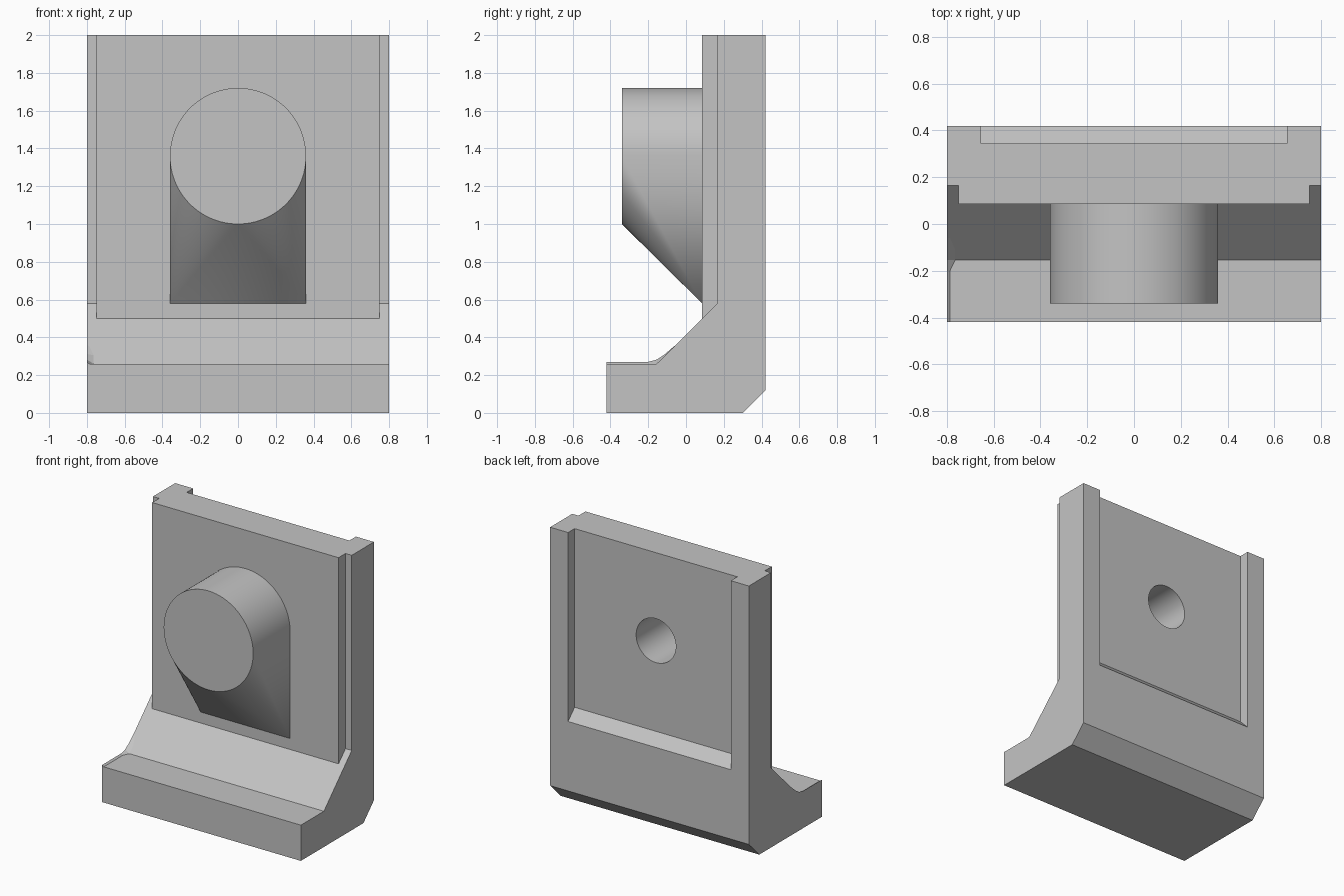
import bpy, bmesh, math

cube = bpy.data.objects.get("Cube")
if cube:
    bpy.data.objects.remove(cube)

grey = bpy.data.materials.new("plain grey")
grey.use_nodes = True
colour = (0.55, 0.55, 0.55, 1)
grey.diffuse_color = colour
grey.node_tree.nodes["Principled BSDF"].inputs["Base Color"].default_value = colour


def make_object(name, bm):
    bmesh.ops.recalc_face_normals(bm, faces=bm.faces)
    mesh = bpy.data.meshes.new(name)
    bm.to_mesh(mesh)
    bm.free()
    mesh.materials.append(grey)
    obj = bpy.data.objects.new(name, mesh)
    bpy.context.collection.objects.link(obj)
    return obj


def prism(name, profile, x0, x1):
    """Extrude a (y, z) profile from x0 to x1."""
    bm = bmesh.new()
    face = bm.faces.new([bm.verts.new((x0, y, z)) for y, z in profile])
    new = bmesh.ops.extrude_face_region(bm, geom=[face])["geom"]
    moved = [v for v in new if isinstance(v, bmesh.types.BMVert)]
    bmesh.ops.translate(bm, verts=moved, vec=(x1 - x0, 0, 0))
    return make_object(name, bm)


def select_only(obj):
    bpy.ops.object.select_all(action="DESELECT")
    obj.select_set(True)
    bpy.context.view_layer.objects.active = obj


def combine(target, tool, operation):
    """Apply a boolean and discard the tool."""
    select_only(target)
    mod = target.modifiers.new("boolean", "BOOLEAN")
    mod.operation, mod.solver, mod.object = operation, "EXACT", tool
    bpy.ops.object.modifier_apply(modifier=mod.name)
    bpy.data.objects.remove(tool)


# L-shaped bracket with chamfered heel and sloped inner corner
bracket = prism("bracket", [(-0.42, 0), (0.30, 0), (0.42, 0.12), (0.42, 2), (0.085, 2),
                            (0.085, 0.50), (-0.155, 0.26), (-0.42, 0.26)], -0.8, 0.8)

# Stepped edges either side of the front plate
for side in (-1, 1):
    step = prism("edge_step_cutter", [(0.165, 0.58), (0.165, 2.1), (0, 2.1), (0, 0.5),
                                      (0.085, 0.5)], side * 0.75, side * 0.9)
    combine(bracket, step, "DIFFERENCE")

# Back recess with a sloped ledge
recess = prism("recess_cutter", [(0.345, 0.70), (0.345, 2.1), (0.5, 2.1), (0.5, 0.545)],
               -0.655, 0.655)
combine(bracket, recess, "DIFFERENCE")

# Boss: round front face, arched back, and a tapering underside
RADIUS, CENTRE, FRONT, WALL, INSIDE, FOOT = 0.36, 1.36, -0.34, 0.085, 0.2, 0.58
QUARTER = 24
bm = bmesh.new()


def arc(y, start, count):
    points = []
    for i in range(start, start + count):
        a = i * math.pi / 2 / QUARTER
        points.append(bm.verts.new((RADIUS * math.cos(a), y, CENTRE + RADIUS * math.sin(a))))
    return points


circle = arc(FRONT, 0, 4 * QUARTER)
bm.faces.new(circle)
rings = []
for y in (WALL, INSIDE):
    feet = [bm.verts.new((x, y, FOOT)) for x in (-RADIUS, RADIUS)]
    rings.append(arc(y, 0, 2 * QUARTER + 1) + feet)
wall, inside = rings
half = 2 * QUARTER
for i in range(half):
    bm.faces.new((circle[i], circle[i + 1], wall[i + 1], wall[i]))
left_foot, right_foot = wall[half + 1], wall[half + 2]
bm.faces.new((circle[half], wall[half], left_foot))
bm.faces.new((circle[0], wall[0], right_foot))
bm.faces.new((circle[3 * QUARTER], left_foot, right_foot))
for i in range(QUARTER):
    a, b = half + i, 3 * QUARTER + i
    bm.faces.new((circle[a], circle[a + 1], left_foot))
    bm.faces.new((circle[b], circle[(b + 1) % len(circle)], right_foot))
for i in range(len(wall)):
    j = (i + 1) % len(wall)
    bm.faces.new((wall[i], wall[j], inside[j], inside[i]))
bm.faces.new(inside)
combine(bracket, make_object("boss", bm), "UNION")

# Blind round hole from the back into the boss
bm = bmesh.new()
bmesh.ops.create_cone(bm, cap_ends=True, segments=64, radius1=0.16, radius2=0.16, depth=0.7)
hole = make_object("hole_cutter", bm)
hole.data.transform(hole.matrix_world.Rotation(math.pi / 2, 4, "X"))
hole.data.transform(hole.matrix_world.Translation((0, 0.15, CENTRE)))
combine(bracket, hole, "DIFFERENCE")

# Thin raised lip on the right end of the foot, easing into the slope
bm = bmesh.new()
sections = []
for y, top, low, inner in [(-0.42, 0.27, 0.26, -0.787), (-0.20, 0.27, 0.26, -0.787),
                           (-0.155, 0.282, 0.26, -0.765), (-0.11, 0.312, 0.305, -0.765),
                           (-0.06, 0.356, 0.355, -0.787)]:
    sections.append([bm.verts.new(p) for p in ((-0.8, y, low), (-0.8, y, top), (inner, y, low))])
for s, t in zip(sections, sections[1:]):
    for i in range(3):
        j = (i + 1) % 3
        bm.faces.new((s[i], s[j], t[j], t[i]))
bm.faces.new(sections[0])
bm.faces.new(sections[-1])
make_object("foot_lip", bm)

# Smooth the round surfaces, keep the edges crisp
select_only(bracket)
bpy.ops.object.shade_smooth_by_angle(angle=math.radians(25))
